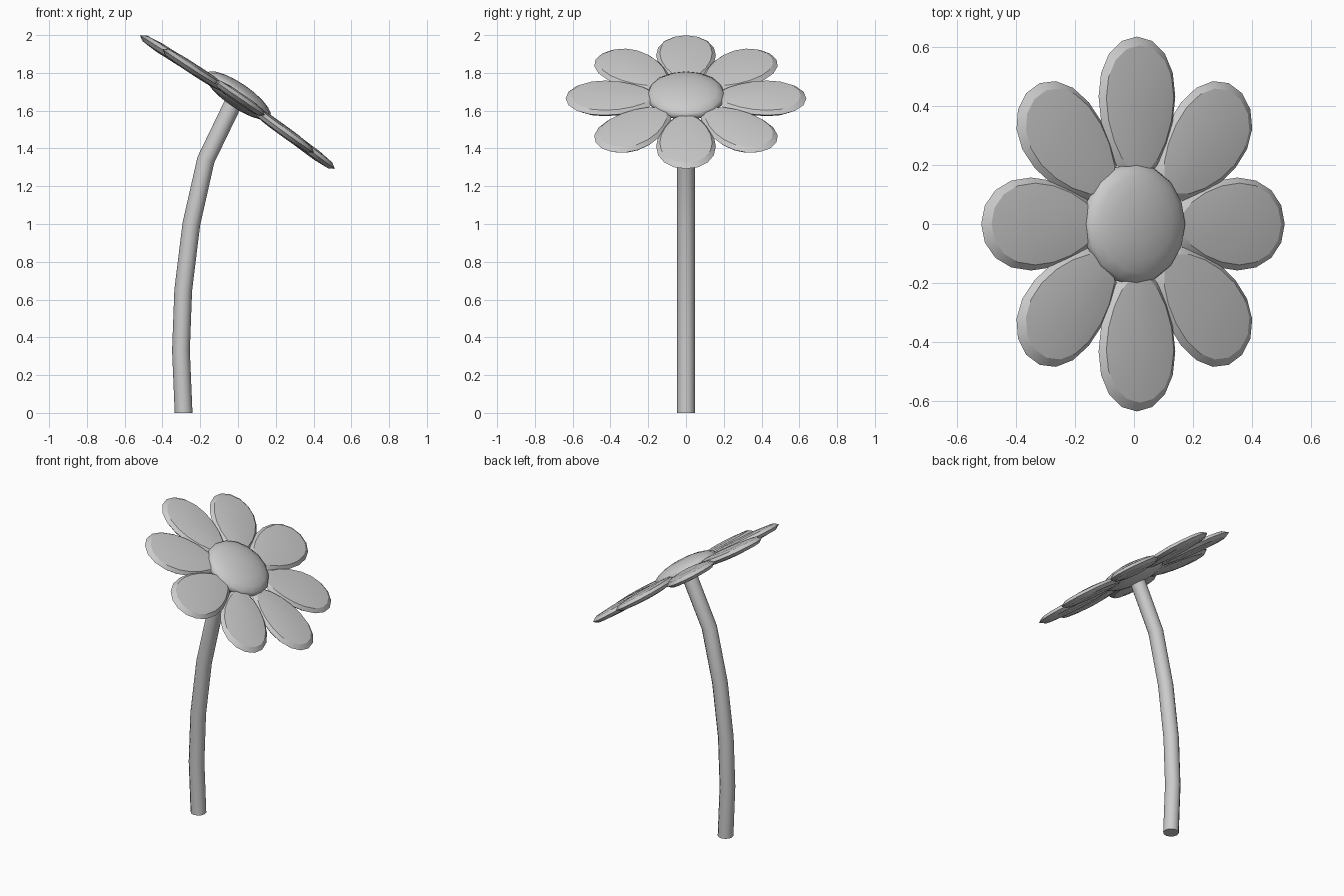
import bpy, bmesh
from math import sin, cos, pi, radians
from mathutils import Matrix, Vector

if "Cube" in bpy.data.objects:
    bpy.data.objects.remove(bpy.data.objects["Cube"])

TILT = Matrix.Rotation(radians(34.4), 4, 'Y')


def finish(bm, name, angle):
    bmesh.ops.recalc_face_normals(bm, faces=bm.faces)
    me = bpy.data.meshes.new(name)
    bm.to_mesh(me)
    bm.free()
    ob = bpy.data.objects.new(name, me)
    bpy.context.collection.objects.link(ob)
    bpy.ops.object.select_all(action='DESELECT')
    ob.select_set(True)
    bpy.context.view_layer.objects.active = ob
    bpy.ops.object.shade_smooth_by_angle(angle=radians(angle))
    return ob


def bridge(bm, a, b):
    n = len(a)
    for i in range(n):
        bm.faces.new((a[i], a[(i + 1) % n], b[(i + 1) % n], b[i]))


def petal(name, a):
    # egg outline with bevelled rims and a gently domed face on both sides
    bm = bmesh.new()
    n = 18

    def ring(s, z):
        out = []
        for i in range(n):
            t = 2 * pi * i / n
            out.append(bm.verts.new((0.39 + 0.247 * s * cos(t),
                                     0.155 * s * sin(t) * (1 + 0.2 * cos(t)), z)))
        return out

    rim = ring(1, 0)
    for side in (1, -1):
        inner, mid = ring(0.88, 0.019 * side), ring(0.5, 0.027 * side)
        bridge(bm, rim, inner)
        bridge(bm, inner, mid)
        bm.faces.new(mid)
    ob = finish(bm, name, 25)
    c = abs(cos(a))
    ob.matrix_world = (Matrix.Translation((0.01, 0, 1.665)) @ TILT
                       @ Matrix.Rotation(a, 4, 'Z')
                       @ Matrix.Rotation(radians(2.2 * c), 4, 'Y')
                       @ Matrix.Scale(1 - 0.018 * c, 4, (1, 0, 0)))


for k in range(8):
    petal("petal_%d" % (k + 1), k * pi / 4)

# Flattened flower centre
bm = bmesh.new()
bmesh.ops.create_uvsphere(bm, u_segments=16, v_segments=10, radius=1)
bmesh.ops.scale(bm, vec=(0.207, 0.207, 0.065), verts=bm.verts)
centre = finish(bm, "flower_centre", 60)
centre.matrix_world = Matrix.Translation((0, 0, 1.68)) @ TILT

# Curved stem
path = [Vector((x, 0, z)) for x, z in ((-0.288, 0), (-0.302, 0.33), (-0.29, 0.65),
                                       (-0.247, 1.0), (-0.17, 1.34), (-0.02, 1.65))]
bm = bmesh.new()
rings = []
for i, p in enumerate(path):
    d = (path[min(i + 1, len(path) - 1)] - path[i - 1]).normalized() if i else Vector((0, 0, 1))
    across = Vector((d.z, 0, -d.x))
    rings.append([bm.verts.new(p + 0.047 * (across * cos(2 * pi * j / 12)
                               + Vector((0, 1, 0)) * sin(2 * pi * j / 12))) for j in range(12)])
for a, b in zip(rings, rings[1:]):
    bridge(bm, a, b)
bm.faces.new(rings[0])
bm.faces.new(rings[-1])
finish(bm, "stem", 40)
